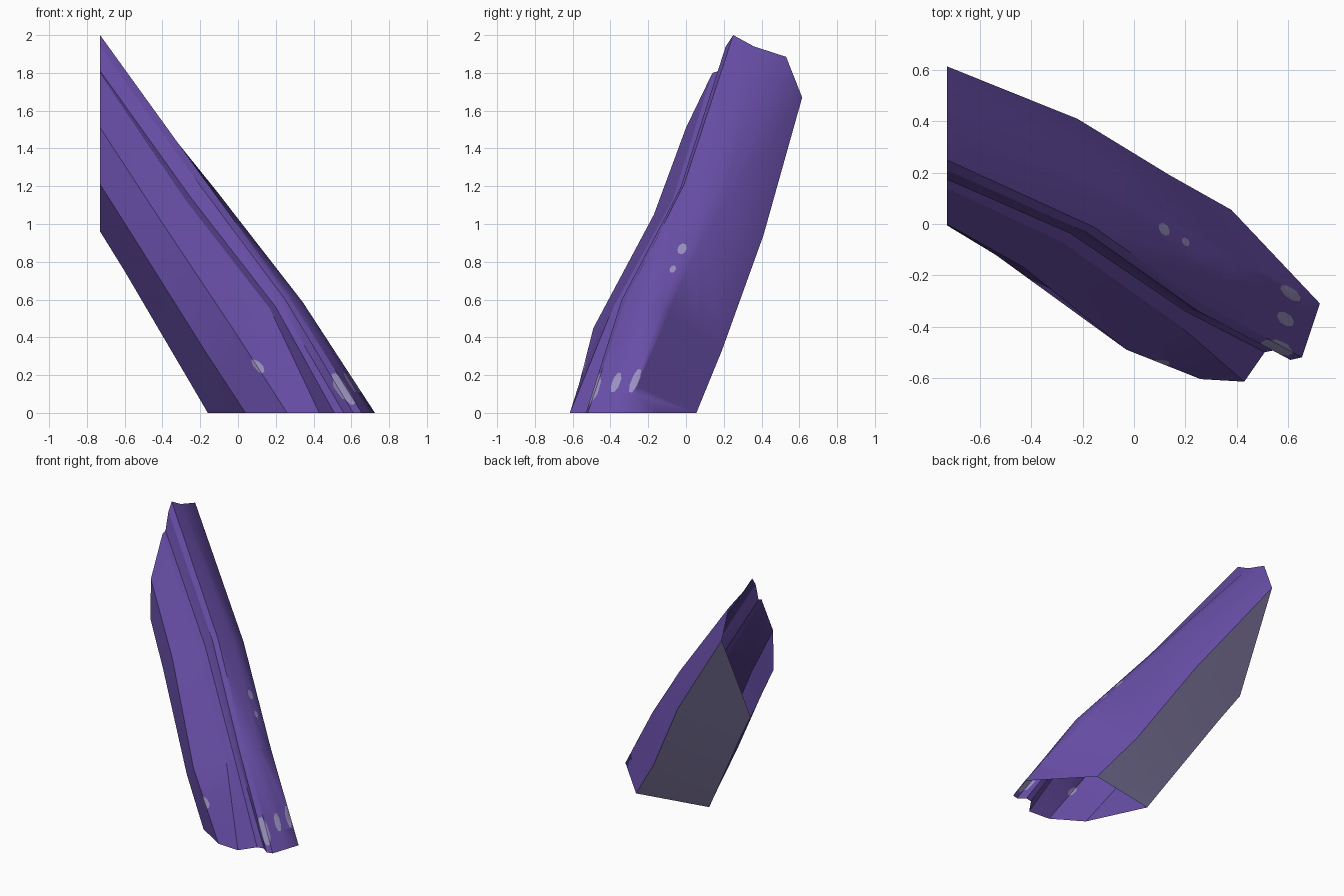
import bpy, bmesh, math
from mathutils import Vector
from mathutils.bvhtree import BVHTree

if "Cube" in bpy.data.objects:
    bpy.data.objects.remove(bpy.data.objects["Cube"])


def material(name, rgb):
    m = bpy.data.materials.new(name)
    m.diffuse_color = (*rgb, 1)
    m.use_nodes = True
    m.node_tree.nodes["Principled BSDF"].inputs["Base Color"].default_value = m.diffuse_color
    return m


purple = material("purple", (0.135, 0.075, 0.38))
grey = material("lilac grey", (0.32, 0.28, 0.52))

# Four matching cross-sections of the slanted shell (open at both ends)
X_CUT = -0.73
top_yz = [(0.615, 1.67), (0.53, 1.885), (0.36, 1.94), (0.25, 2.0), (0.21, 1.94),
          (0.19, 1.87), (0.175, 1.81), (0.14, 1.80), (0, 1.51), (-0.005, 1.21), (0.27, 0.96)]
upper = [(-0.22, 0.41, 0.94), (-0.10, 0.21, 1.12), (-0.11, 0.10, 1.17), (-0.16, -0.01, 1.21),
         (-0.19, -0.03, 1.19), (-0.22, -0.03, 1.17), (-0.25, -0.035, 1.14), (-0.28, -0.07, 1.13),
         (-0.43, -0.17, 1.05), (-0.54, -0.12, 0.91), (-0.60, 0.20, 0.75)]
lower = [(0.14, 0.19, 0.33), (0.36, -0.12, 0.56), (0.34, -0.22, 0.59), (0.27, -0.31, 0.62),
         (0.25, -0.34, 0.60), (0.22, -0.33, 0.58), (0.20, -0.34, 0.56), (0.17, -0.39, 0.55),
         (-0.03, -0.49, 0.45), (-0.17, -0.37, 0.32), (-0.23, -0.01, 0.12)]
base_xy = [(0.38, 0.055), (0.725, -0.31), (0.69, -0.415), (0.655, -0.52), (0.61, -0.53),
           (0.56, -0.49), (0.51, -0.50), (0.43, -0.615), (0.26, -0.605), (0.04, -0.47), (-0.16, -0.05)]
rings = [[(X_CUT, y, z) for y, z in top_yz], upper, lower, [(x, y, 0) for x, y in base_xy]]

# Shell: loft the sections, grey on the underside strip
bm = bmesh.new()
loops = [[bm.verts.new(p) for p in ring] for ring in rings]
n = len(top_yz)
for a, b in zip(loops, loops[1:]):
    for i in range(n):
        j = (i + 1) % n
        f = bm.faces.new((a[i], a[j], b[j], b[i]))
        f.material_index = 1 if j == 0 else 0
bmesh.ops.recalc_face_normals(bm, faces=bm.faces)
if sum(f.normal.z for f in bm.faces if f.material_index == 1) > 0:
    bmesh.ops.reverse_faces(bm, faces=bm.faces)

# Worn grey flecks, cut into the surface (place, half length, half width)
flecks = [((0.12, -0.02, 0.87), 0.035, 0.022), ((0.20, -0.07, 0.76), 0.024, 0.015),
          ((0.61, -0.27, 0.17), 0.075, 0.02), ((0.59, -0.37, 0.16), 0.062, 0.022),
          ((0.56, -0.49, 0.13), 0.10, 0.03), ((0.10, -0.56, 0.25), 0.045, 0.016)]
axis = Vector((0.6, -0.35, -0.8))
for place, length, width in flecks:
    bm.normal_update()
    bm.faces.ensure_lookup_table()
    tree = BVHTree.FromBMesh(bm)
    p, normal, _, _ = tree.find_nearest(Vector(place))
    along = (axis - normal * axis.dot(normal)).normalized()
    across = normal.cross(along)
    hits = {h[2] for h in tree.find_nearest_range(p, length)}
    inside = [bm.faces[i] for i in hits if bm.faces[i].normal.dot(normal) > 0.2]
    for k in range(8):
        t = math.tau * k / 8
        # tangent planes of an ellipse
        out = (along * math.cos(t) / length + across * math.sin(t) / width).normalized()
        co = p + along * math.cos(t) * length + across * math.sin(t) * width
        geom = list({v for f in inside for v in f.verts}) + list({e for f in inside for e in f.edges}) + inside
        res = bmesh.ops.bisect_plane(bm, geom=geom, plane_co=co, plane_no=out, dist=1e-5)
        inside = [g for g in res["geom"] if isinstance(g, bmesh.types.BMFace)
                  and (g.calc_center_median() - co).dot(out) < 0]
    for f in inside:
        f.material_index = 1

# Smooth shading with sharp creases; the outer bulge on the right stays soft
bm.normal_update()
for f in bm.faces:
    f.smooth = True
for e in bm.edges:
    if len(e.link_faces) == 2:
        mean = (e.link_faces[0].normal + e.link_faces[1].normal).normalized()
        soft = mean.x > 0.4 and mean.y > -0.1 and e.calc_length() > 0.01
        e.smooth = e.calc_face_angle(0) < math.radians(65 if soft else 25)

mesh = bpy.data.meshes.new("slanted_shell")
bm.to_mesh(mesh)
bm.free()
mesh.materials.append(purple)
mesh.materials.append(grey)
bpy.context.collection.objects.link(bpy.data.objects.new("slanted_shell", mesh))
